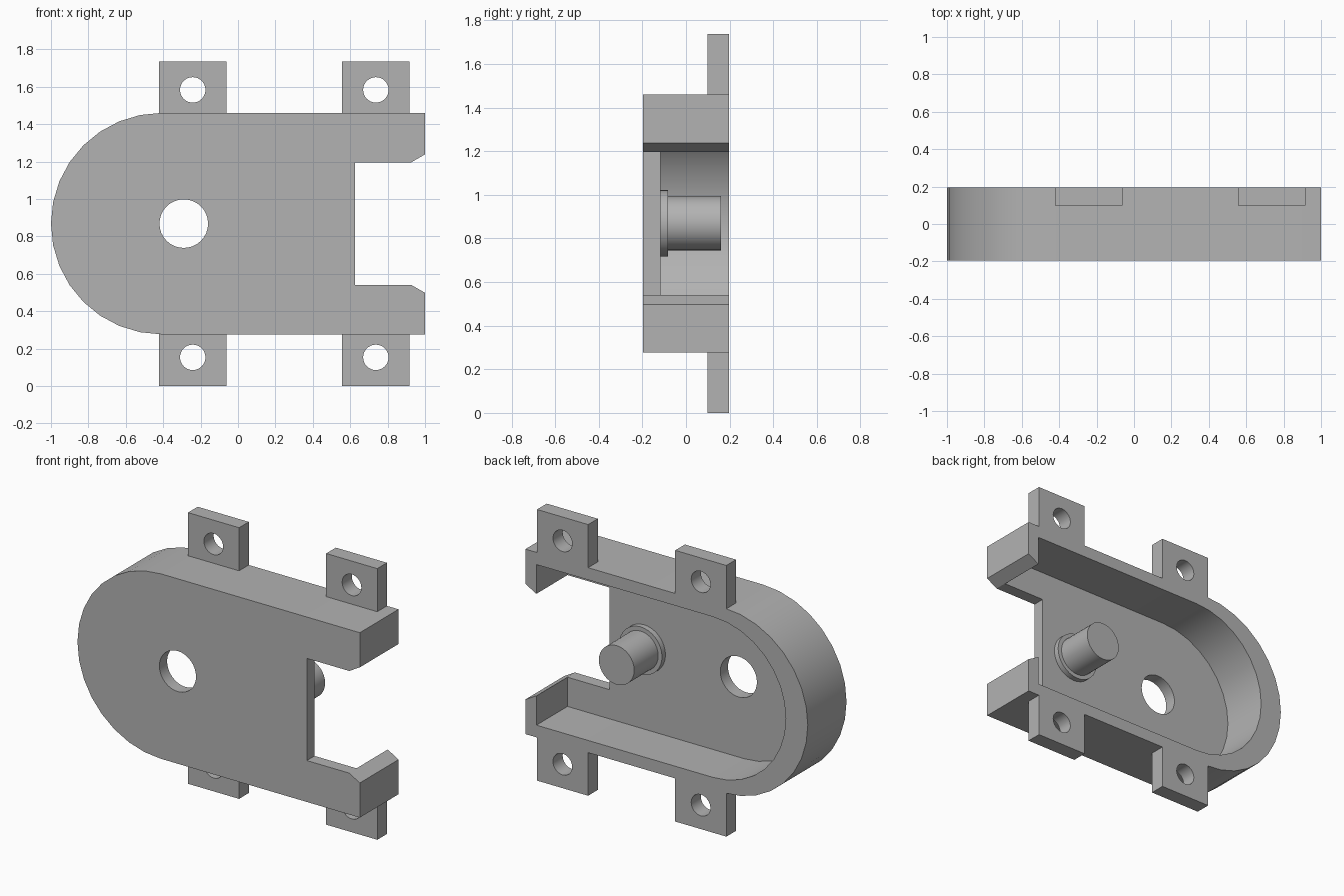
import bpy, bmesh, math

if "Cube" in bpy.data.objects:
    bpy.data.objects.remove(bpy.data.objects["Cube"])

grey = bpy.data.materials.new("plain_grey")
grey.use_nodes = True
grey.diffuse_color = (0.45, 0.45, 0.45, 1)
grey.node_tree.nodes["Principled BSDF"].inputs["Base Color"].default_value = (0.45, 0.45, 0.45, 1)

MID = 0.868               # height of the centre line
FRONT, BACK = -0.196, 0.196
FLOOR = -0.118            # inner face of the front plate
WALL = 0.078


def prism(name, outline, y0, y1):
    """Extrude an (x, z) outline along y."""
    bm = bmesh.new()
    face = bm.faces.new([bm.verts.new((x, y0, z)) for x, z in outline])
    ext = bmesh.ops.extrude_face_region(bm, geom=[face])["geom"]
    verts = [v for v in ext if isinstance(v, bmesh.types.BMVert)]
    bmesh.ops.translate(bm, verts=verts, vec=(0, y1 - y0, 0))
    bmesh.ops.recalc_face_normals(bm, faces=bm.faces)
    mesh = bpy.data.meshes.new(name)
    bm.to_mesh(mesh)
    bm.free()
    mesh.materials.append(grey)
    obj = bpy.data.objects.new(name, mesh)
    bpy.context.collection.objects.link(obj)
    return obj


def circle(x, z, r, n=32):
    return [(x + r * math.cos(2 * math.pi * i / n), z + r * math.sin(2 * math.pi * i / n))
            for i in range(n)]


def rect(x0, x1, z0, z1):
    return [(x0, z0), (x1, z0), (x1, z1), (x0, z1)]


def rounded_end(cx, r, right, n=16):
    """Half-round on the -x side, square on the +x side."""
    arc = [(cx - r * math.sin(math.pi * i / n), MID + r * math.cos(math.pi * i / n))
           for i in range(n + 1)]
    return arc + [(right, MID - r), (right, MID + r)]


def activate(obj):
    bpy.ops.object.select_all(action='DESELECT')
    obj.select_set(True)
    bpy.context.view_layer.objects.active = obj


def cut(obj, cutter):
    activate(obj)
    mod = obj.modifiers.new("cut", 'BOOLEAN')
    mod.operation, mod.solver, mod.object = 'DIFFERENCE', 'EXACT', cutter
    bpy.ops.object.modifier_apply(modifier=mod.name)
    bpy.data.objects.remove(cutter)


def smooth(obj):
    activate(obj)
    bpy.ops.object.shade_smooth_by_angle(angle=math.radians(20))


# Housing shell: solid, then cavity, axle hole and side opening
R = 0.592
housing = prism("housing", rounded_end(-0.408, R, 1.0), FRONT, BACK)
cut(housing, prism("cavity", rounded_end(-0.408 + WALL, R - WALL, 1.0 - WALL), FLOOR, 0.4))
cut(housing, prism("axle_hole", circle(-0.29, MID, 0.13), -0.4, 0.4))
lo = [(0.625, 0.327), (0.925, 0.327), (1.0, 0.37), (1.1, 0.427)]
opening = [(x, MID + h) for x, h in lo] + [(x, MID - h) for x, h in reversed(lo)]
cut(housing, prism("opening", opening, -0.4, 0.4))
smooth(housing)

# Mounting tabs with screw holes, above and below
for x, side in ((-0.242, "right"), (0.737, "left")):
    for sign, level in ((1, "upper"), (-1, "lower")):
        z0, z1 = sorted((MID + sign * (R - 0.015), MID + sign * 0.868))
        tab = prism(f"{level}_{side}_tab", rect(x - 0.181, x + 0.181, z0, z1), 0.098, BACK)
        cut(tab, prism("screw_hole", circle(x, MID + sign * 0.715, 0.068), -0.4, 0.4))
        smooth(tab)

# Peg with collar inside the cavity
smooth(prism("peg_collar", circle(0.38, MID + 0.002, 0.152), FLOOR - 0.01, -0.083))
smooth(prism("peg", circle(0.38, MID + 0.002, 0.125), FLOOR - 0.01, 0.16))
